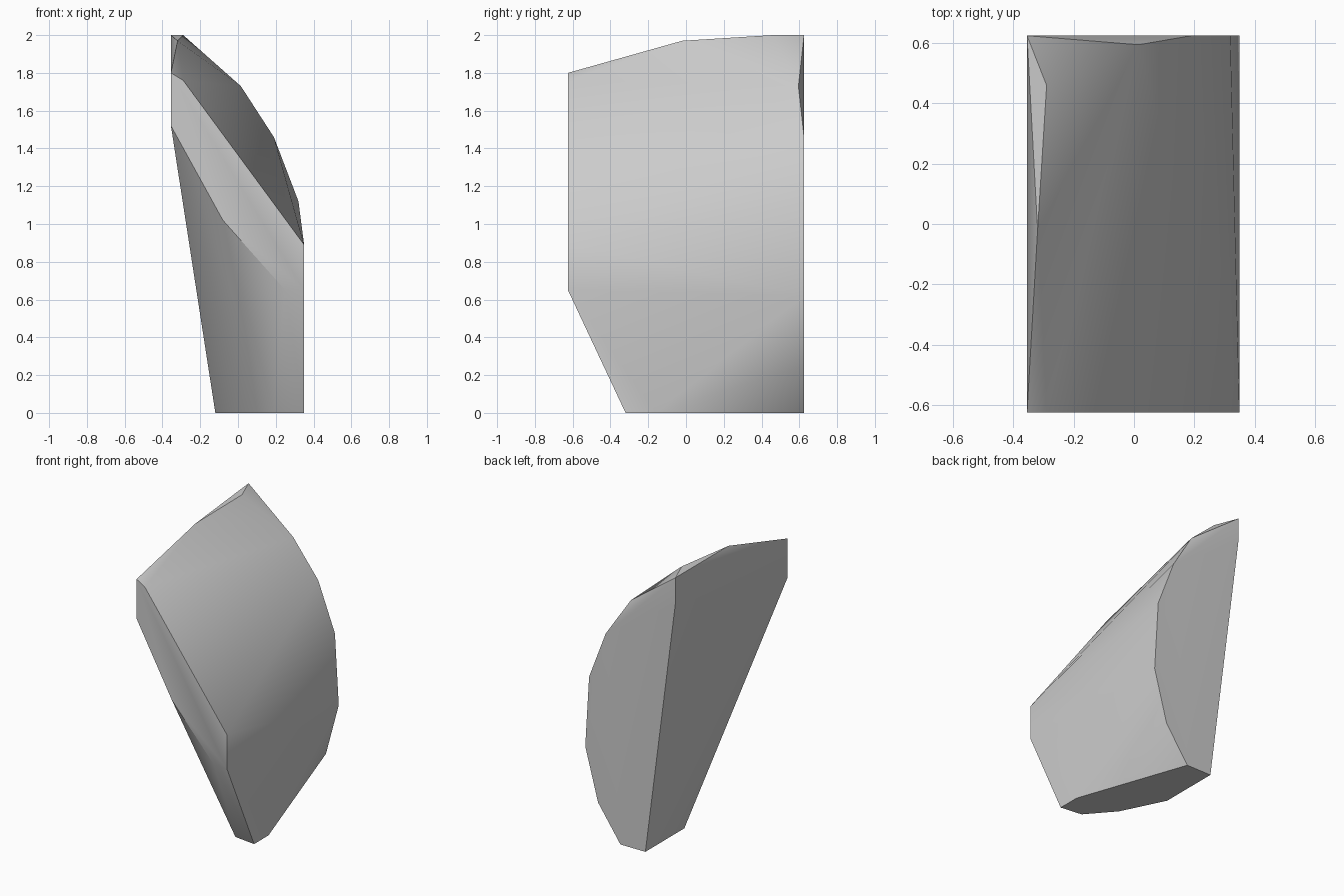
import bpy
import bmesh
import math

# Remove the default cube if it is there
default = bpy.data.objects.get("Cube")
if default:
    bpy.data.objects.remove(default, do_unlink=True)


def flat_material(name, colour):
    material = bpy.data.materials.new(name)
    material.use_nodes = True
    material.diffuse_color = colour
    shader = next(n for n in material.node_tree.nodes if n.type == 'BSDF_PRINCIPLED')
    shader.inputs["Base Color"].default_value = colour
    shader.inputs["Roughness"].default_value = 0.8
    return material


def convex_solid(name, points, material):
    """Wrap a set of corner points in a convex solid with merged flat faces."""
    bm = bmesh.new()
    for point in points:
        bm.verts.new(point)
    hull = bmesh.ops.convex_hull(bm, input=list(bm.verts))
    spare = {g for g in hull["geom_interior"] + hull["geom_unused"]
             if isinstance(g, bmesh.types.BMVert)}
    bmesh.ops.delete(bm, geom=list(spare), context='VERTS')
    bmesh.ops.dissolve_limit(bm, angle_limit=math.radians(0.5),
                             verts=list(bm.verts), edges=list(bm.edges))
    bmesh.ops.recalc_face_normals(bm, faces=list(bm.faces))
    mesh = bpy.data.meshes.new(name)
    bm.to_mesh(mesh)
    bm.free()
    mesh.materials.append(material)
    solid = bpy.data.objects.new(name, mesh)
    bpy.context.collection.objects.link(solid)
    return solid


half_depth = 0.625
left_edge, right_edge = -0.355, 0.35

# Narrow slanting front face, as x and z
front_profile = [(left_edge, 1.8), (-0.29, 1.76), (right_edge, 0.89),
                 (right_edge, 0.65), (0.25, 0.65), (-0.08, 1.02),
                 (left_edge, 1.52)]

# Tall rounded back face, as x and z
back_profile = [(left_edge, 2), (0.19, 1.46), (0.32, 1.12),
                (right_edge, 0.62), (0.25, 0.25), (0.075, 0),
                (-0.12, 0), (left_edge, 1.82)]

# Flat base, as x and y
base_profile = [(right_edge, -0.32), (right_edge, -0.16), (-0.12, 0.19),
                (0.03, -0.115), (0.19, -0.3)]

# Chipped corners along the crest
crest = [(-0.29, 0.46, 2), (-0.32, -0.02, 1.97), (0.015, 0.595, 1.73)]

corners = [(x, -half_depth, z) for x, z in front_profile]
corners += [(x, half_depth, z) for x, z in back_profile]
corners += [(x, y, 0) for x, y in base_profile]
corners += crest

stone = flat_material("stone grey", (0.6, 0.6, 0.6, 1))
shard = convex_solid("rock_shard", corners, stone)

# Smooth the shallow facets and keep the broken edges crisp
bpy.ops.object.select_all(action='DESELECT')
shard.select_set(True)
bpy.context.view_layer.objects.active = shard
bpy.ops.object.shade_smooth_by_angle(angle=math.radians(30))
